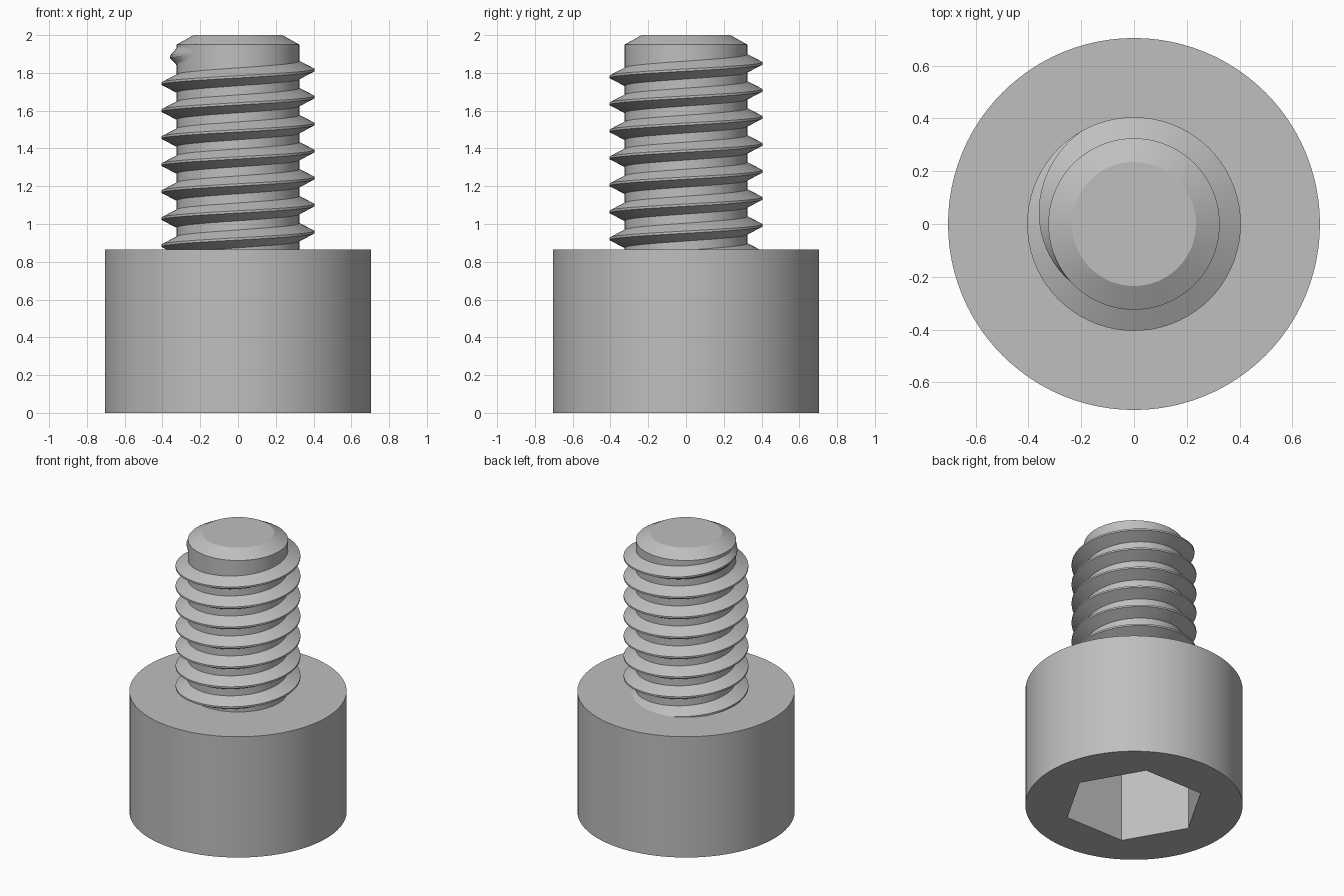
import bpy, bmesh
from math import sin, cos, radians, pi

HEAD_R, HEAD_TOP = 0.705, 0.865
CORE_R, CREST_R, PITCH = 0.325, 0.405, 0.143
SEGMENTS = 96

if "Cube" in bpy.data.objects:
    bpy.data.objects.remove(bpy.data.objects["Cube"], do_unlink=True)

steel = bpy.data.materials.new("grey steel")
steel.use_nodes = True
grey = (0.52, 0.52, 0.52, 1)
steel.diffuse_color = grey
steel.node_tree.nodes["Principled BSDF"].inputs["Base Color"].default_value = grey


def finish(name, bm):
    """Turn a bmesh into a named steel object."""
    bmesh.ops.recalc_face_normals(bm, faces=bm.faces)
    mesh = bpy.data.meshes.new(name)
    bm.to_mesh(mesh)
    bm.free()
    obj = bpy.data.objects.new(name, mesh)
    bpy.context.collection.objects.link(obj)
    mesh.materials.append(steel)
    return obj


def smooth(obj):
    bpy.ops.object.select_all(action="DESELECT")
    obj.select_set(True)
    bpy.context.view_layer.objects.active = obj
    bpy.ops.object.shade_smooth_by_angle(angle=radians(20))


def stack(name, profile, sides, cap_bottom=True):
    """Rings of (radius, height) joined by quads, with flat end caps."""
    bm = bmesh.new()
    rings = [[bm.verts.new((r * cos(2 * pi * i / sides), r * sin(2 * pi * i / sides), z))
              for i in range(sides)] for r, z in profile]
    for a, b in zip(rings, rings[1:]):
        for i in range(sides):
            j = (i + 1) % sides
            bm.faces.new((a[i], a[j], b[j], b[i]))
    bm.faces.new(rings[-1])
    if cap_bottom:
        bm.faces.new(rings[0])
    return finish(name, bm)


# Cylindrical head with a hexagonal socket cut into its underside
head = stack("head", [(HEAD_R, 0), (HEAD_R, HEAD_TOP)], SEGMENTS)
cutter = stack("socket_cutter", [(0.46, -0.2), (0.46, 0.55)], 6)
cutter.hide_render = True
cut = head.modifiers.new("socket", "BOOLEAN")
cut.operation = "DIFFERENCE"
cut.solver = "EXACT"
cut.object = cutter
bpy.context.view_layer.objects.active = head
bpy.ops.object.modifier_apply(modifier=cut.name)
bpy.data.objects.remove(cutter, do_unlink=True)
smooth(head)

# Shank core with a chamfered tip
shank = stack("shank", [(CORE_R, HEAD_TOP), (CORE_R, 1.95), (0.235, 2)], SEGMENTS, False)
smooth(shank)

# Right-handed helical thread, fading into the core at the tip
START, FADE, END, STEP = -2560, 120, 225, 5
bm = bmesh.new()
sections = []
for angle in range(START, END + 1, STEP):
    a = radians(angle)
    fade = min(1, (END - angle) / (END - FADE))
    crest = CORE_R - 0.002 + (CREST_R - CORE_R + 0.002) * fade
    z = 1.815 + PITCH * angle / 360
    section = [(CORE_R - 0.005, -0.05), (crest, -0.006), (crest, 0.006), (CORE_R - 0.005, 0.05)]
    sections.append([bm.verts.new((r * cos(a), r * sin(a), z + h)) for r, h in section])
for a, b in zip(sections, sections[1:]):
    for i in range(4):
        j = (i + 1) % 4
        bm.faces.new((a[i], a[j], b[j], b[i]))
bm.faces.new(sections[0])
bm.faces.new(sections[-1])
smooth(finish("thread", bm))
